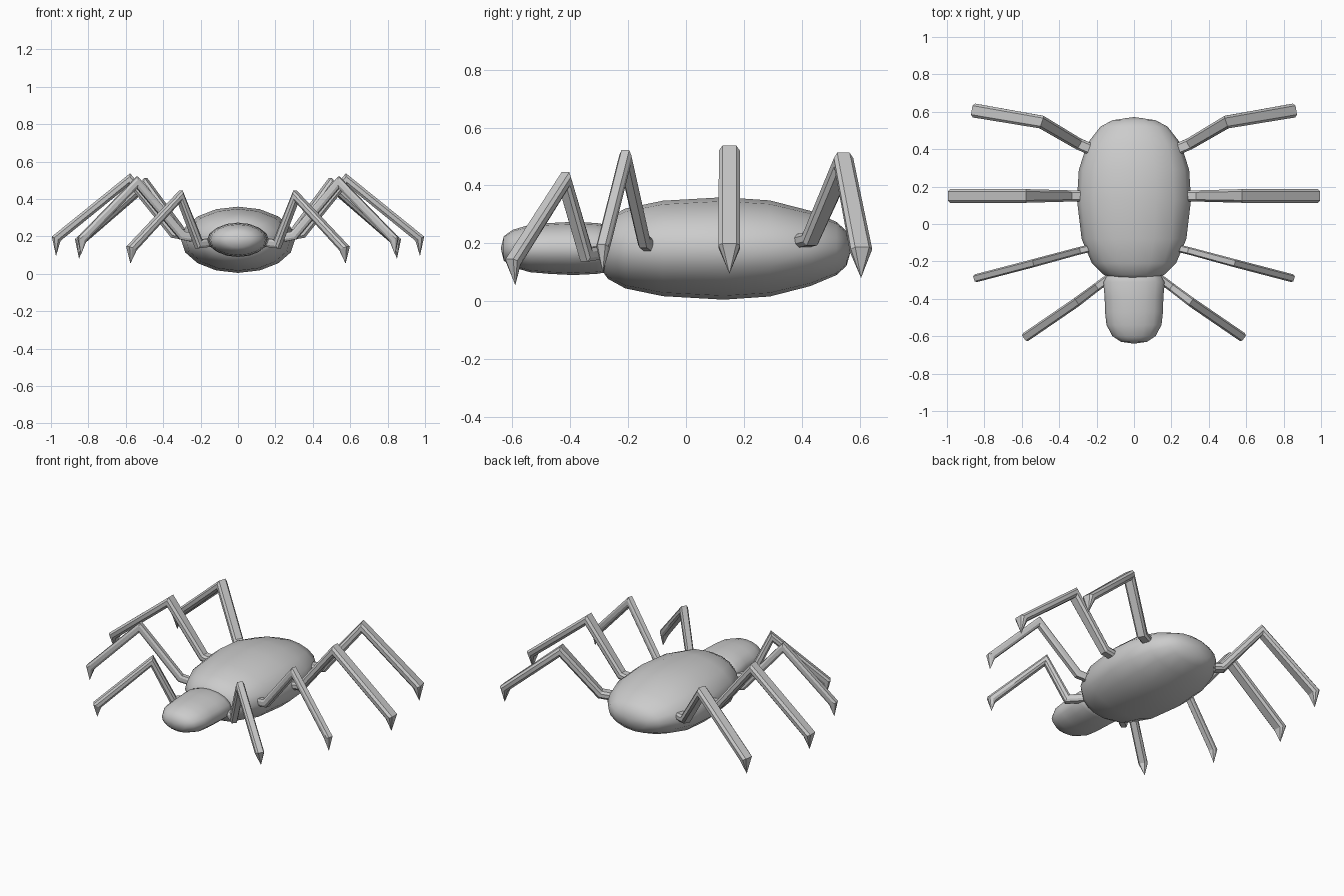
import bpy, bmesh, math
from mathutils import Vector

if "Cube" in bpy.data.objects:
    bpy.data.objects.remove(bpy.data.objects["Cube"])


def finish(name, bm, angle):
    bmesh.ops.remove_doubles(bm, verts=bm.verts, dist=0.0005)
    bmesh.ops.recalc_face_normals(bm, faces=bm.faces)
    mesh = bpy.data.meshes.new(name)
    bm.to_mesh(mesh)
    bm.free()
    ob = bpy.data.objects.new(name, mesh)
    bpy.context.collection.objects.link(ob)
    bpy.ops.object.select_all(action='DESELECT')
    bpy.context.view_layer.objects.active = ob
    ob.select_set(True)
    bpy.ops.object.shade_smooth_by_angle(angle=math.radians(angle))
    return ob


def loft(bm, rings):
    loops = [[bm.verts.new(p) for p in r] for r in rings]
    for a, b in zip(loops, loops[1:]):
        n = len(a)
        for i in range(n):
            j = (i + 1) % n
            bm.faces.new((a[i], a[j], b[j], b[i]))
    return loops


def body(name, profile, zc, sides=16):
    # profile: y, half width, half height
    bm = bmesh.new()
    rings = []
    for y, rx, rz in profile:
        rings.append([(rx * math.cos(2 * math.pi * i / sides), y,
                       zc + rz * math.sin(2 * math.pi * i / sides)) for i in range(sides)])
    loft(bm, rings)
    finish(name, bm, 60)


SECTION = [(1, .45), (.65, 1), (-.65, 1), (-1, .45), (-1, -.45), (-.65, -1), (.65, -1), (1, -.45)]


def leg(name, path, widths, thick):
    # mitred tube along hip, bend, knee, ankle, ending in a pointed claw
    bm = bmesh.new()
    p = [Vector(q) for q in path]
    flat = (p[3] - p[0]) * Vector((1, 1, 0))
    rings = []
    for i in range(4):
        d1 = (p[i] - p[max(i - 1, 0)]).normalized() if i else (p[1] - p[0]).normalized()
        d2 = (p[i + 1] - p[i]).normalized()
        h = (p[min(i + 1, 3)] - p[max(i - 1, 0)]) * Vector((1, 1, 0))
        h = (h if h.length > 0.01 else flat).normalized()
        side = Vector((-h.y, h.x, 0))
        tangent = (d1 + d2).normalized()
        normal = side.cross(tangent).normalized()
        miter = min(1 / max(tangent.dot(d1), 0.5), 1.4)
        rings.append([p[i] + side * u * widths[i] / 2 + normal * v * thick / 2 * miter
                      for u, v in SECTION])
    loops = loft(bm, rings)
    bm.faces.new(loops[0])
    tip = bm.verts.new(p[4])
    end = loops[-1]
    for i in range(8):
        bm.faces.new((end[i], end[(i + 1) % 8], tip))
    ob = finish(name, bm, 25)
    m = ob.modifiers.new("Mirror", 'MIRROR')
    m.use_axis[0] = True
    m.use_clip = False


# Abdomen and head
body("abdomen", [(-.31, 0, 0), (-.295, .10, .07), (-.27, .165, .105), (-.21, .225, .138),
                 (-.08, .28, .165), (.13, .305, .177), (.29, .295, .166), (.43, .25, .13),
                 (.52, .18, .092), (.555, .115, .06), (.572, 0, 0)], .182)
body("head", [(-.64, 0, 0), (-.63, .07, .042), (-.60, .115, .064), (-.54, .147, .082),
              (-.47, .155, .088), (-.39, .157, .092), (-.31, .165, .088), (-.26, .14, .08),
              (-.22, 0, 0)], .182)

# Four leg pairs
leg("front_leg", [(.13, -.285, .17), (.21, -.345, .16), (.31, -.42, .415), (.57, -.598, .135),
                  (.575, -.59, .055)], (.045, .045, .05, .05), .045)
leg("second_leg", [(.22, -.125, .19), (.30, -.145, .205), (.54, -.21, .49), (.835, -.287, .185),
                   (.84, -.288, .10)], (.04, .04, .043, .043), .045)
leg("third_leg", [(.25, .15, .20), (.345, .15, .215), (.58, .15, .505), (.972, .15, .188),
                  (.973, .15, .095)], (.06, .06, .073, .075), .047)
leg("back_leg", [(.21, .39, .205), (.30, .43, .215), (.495, .545, .48), (.845, .605, .175),
                 (.85, .605, .08)], (.062, .062, .07, .075), .047)
